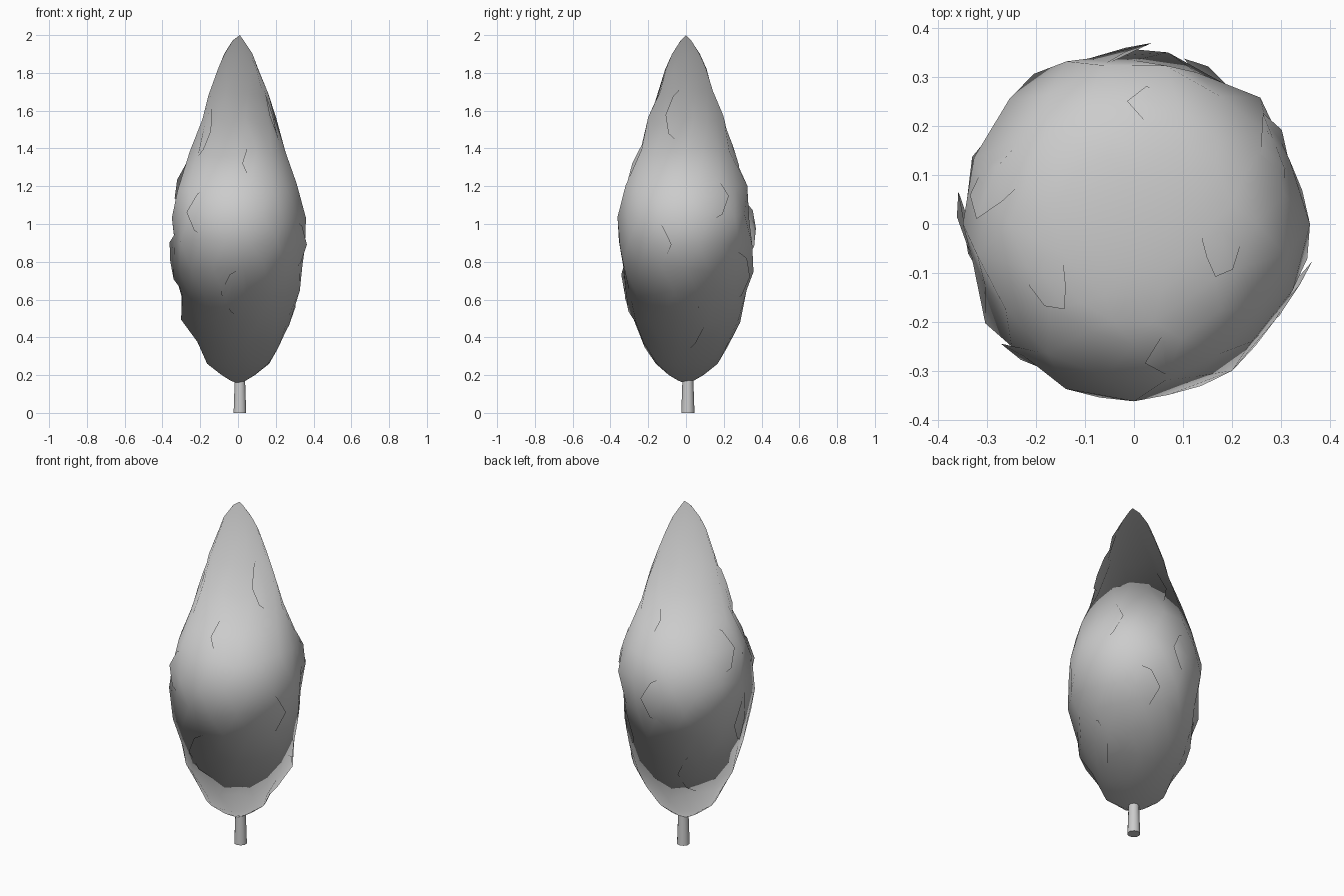
import bpy, bmesh, math, random
from mathutils import Vector

if "Cube" in bpy.data.objects:
    bpy.data.objects.remove(bpy.data.objects["Cube"])

random.seed(7)
PROFILE = [(0.17, 0.04), (0.20, 0.09), (0.26, 0.165), (0.37, 0.22), (0.50, 0.29),
           (0.63, 0.318), (0.77, 0.342), (0.90, 0.352), (1.04, 0.35), (1.20, 0.318),
           (1.38, 0.245), (1.55, 0.195), (1.70, 0.152), (1.82, 0.112), (1.90, 0.075),
           (1.97, 0.03)]
CENTRE = Vector((0, 0, 1.0))


def radius(z):
    for (z0, r0), (z1, r1) in zip(PROFILE, PROFILE[1:]):
        if z <= z1:
            return r0 + (r1 - r0) * max(0, z - z0) / (z1 - z0)
    return 0.02


def polar(r, a, z):
    return (r * math.cos(a), r * math.sin(a), z)


def finish(bm, name):
    """Make the object with soft foliage shading: normals radiate from the crown centre."""
    me = bpy.data.meshes.new(name)
    bm.to_mesh(me)
    bm.free()
    for p in me.polygons:
        p.use_smooth = True
    me.normals_split_custom_set_from_vertices(
        [(v.co - CENTRE).normalized() for v in me.vertices])
    ob = bpy.data.objects.new(name, me)
    bpy.context.collection.objects.link(ob)
    return ob


# Foliage body: uneven lathed spindle
N = 16
bm = bmesh.new()
rings = []
for i, (z, r) in enumerate(PROFILE):
    ring = []
    for k in range(N):
        a = 2 * math.pi * (k + 0.5 * (i % 2)) / N
        dz = random.uniform(-0.025, 0.025) if 2 < i < 13 else 0
        ring.append(bm.verts.new(polar(r * random.uniform(0.94, 1.05), a, z + dz)))
    rings.append(ring)
for i, (lo, hi) in enumerate(zip(rings, rings[1:])):
    for k in range(N):
        n = (k + 1) % N
        if i % 2 == 0:
            bm.faces.new((lo[k], lo[n], hi[k]))
            bm.faces.new((lo[n], hi[n], hi[k]))
        else:
            bm.faces.new((lo[k], lo[n], hi[n]))
            bm.faces.new((lo[k], hi[n], hi[k]))
tip = bm.verts.new((0.01, 0, 2.0))
base = bm.verts.new((0, 0, 0.155))
for k in range(N):
    n = (k + 1) % N
    bm.faces.new((rings[-1][k], rings[-1][n], tip))
    bm.faces.new((rings[0][n], rings[0][k], base))
finish(bm, "foliage")

# Leaf clumps: shallow flaps, one side buried and the other lifting off the body
bm = bmesh.new()
for c in range(14):
    a0 = c * 2.4
    z0 = 0.42 + 1.2 * (c + 0.5) / 14
    side = random.choice((-1, 1))
    grid = []
    for j in range(3):
        row = []
        for i in range(3):
            u, v = i - 1, j - 1
            z = z0 + 0.14 * v * (1 - 0.3 * abs(u))
            a = a0 + u * 0.36 * (1 - 0.4 * abs(v))
            lift = 1.0 + 0.06 * u * side - 0.03 * abs(v)
            row.append(bm.verts.new(polar(radius(z) * lift, a, z)))
        grid.append(row)
    for j in range(2):
        for i in range(2):
            bm.faces.new((grid[j][i], grid[j][i + 1], grid[j + 1][i + 1], grid[j + 1][i]))
finish(bm, "leaf_clumps")

# Trunk
bpy.ops.mesh.primitive_cone_add(vertices=10, radius1=0.035, radius2=0.028,
                                depth=0.2, location=(0.01, 0.01, 0.10))
trunk = bpy.context.object
trunk.name = "trunk"
bpy.ops.object.shade_smooth_by_angle(angle=math.radians(50))
